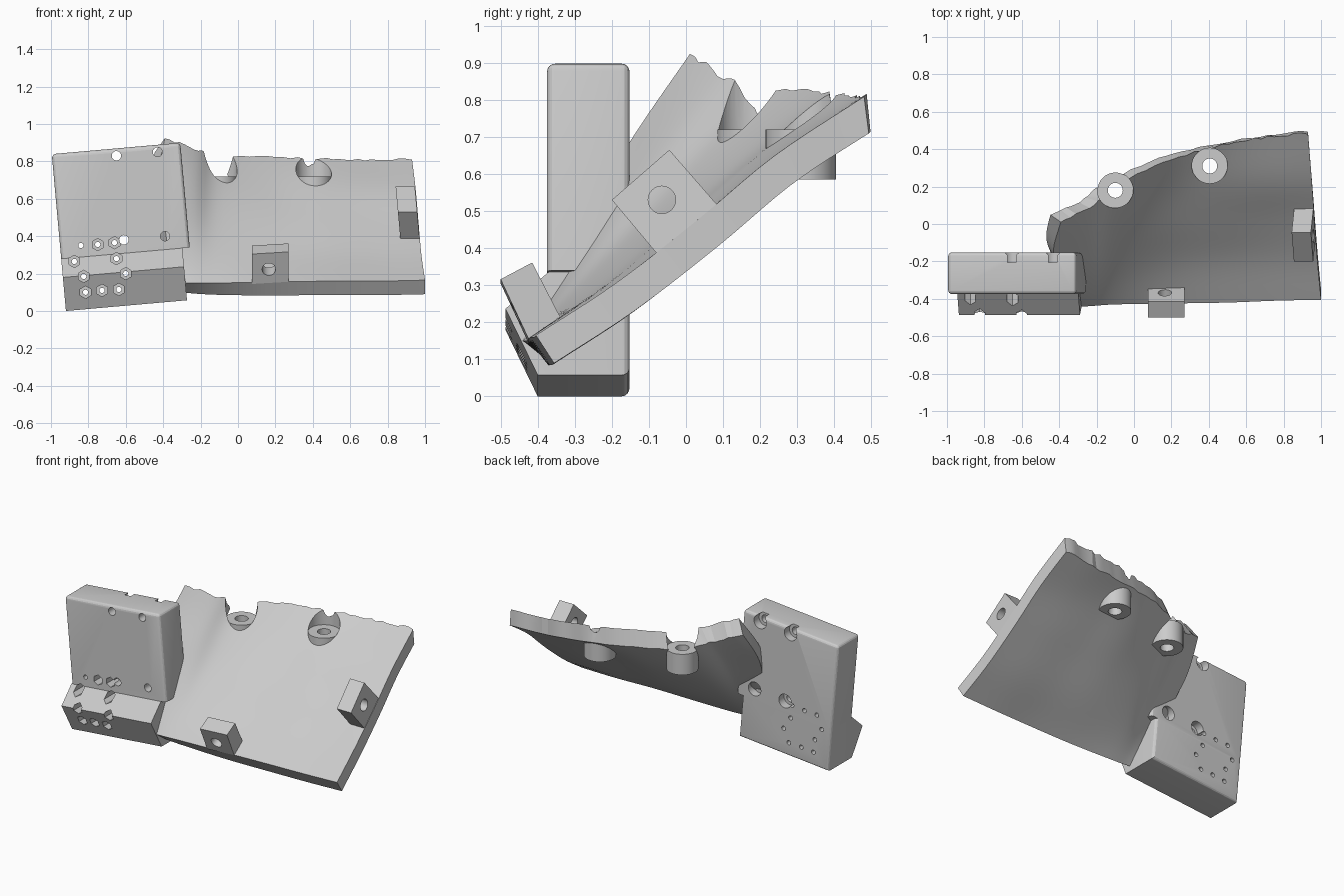
import bpy, bmesh, math, random
from mathutils import Vector, Matrix

if "Cube" in bpy.data.objects:
    bpy.data.objects.remove(bpy.data.objects["Cube"])

random.seed(4)
grey = bpy.data.materials.new("plain grey")
grey.diffuse_color = (0.6, 0.6, 0.6, 1)
grey.use_nodes = True
grey.node_tree.nodes["Principled BSDF"].inputs["Base Color"].default_value = grey.diffuse_color


def to_object(name, bm):
    bmesh.ops.recalc_face_normals(bm, faces=bm.faces[:])
    if bm.calc_volume(signed=True) < 0:
        bmesh.ops.reverse_faces(bm, faces=bm.faces[:])
    me = bpy.data.meshes.new(name)
    bm.to_mesh(me)
    bm.free()
    me.materials.append(grey)
    ob = bpy.data.objects.new(name, me)
    bpy.context.collection.objects.link(ob)
    return ob


def cylinders(name, items, segs=32):
    """items: (start, end, radius)"""
    bm = bmesh.new()
    for a, b, r in items:
        a, b = Vector(a), Vector(b)
        rot = Vector((0, 0, 1)).rotation_difference(b - a).to_matrix().to_4x4()
        bmesh.ops.create_cone(bm, cap_ends=True, segments=segs, radius1=r, radius2=r,
                              depth=(b - a).length,
                              matrix=Matrix.Translation((a + b) / 2) @ rot)
    return to_object(name, bm)


def prism(name, profile, x0, x1, place, bevel_rule=None):
    """Extrude a (y, z) profile along x; place maps points into the scene."""
    bm = bmesh.new()
    ends = [[bm.verts.new((x, y, z)) for y, z in profile] for x in (x0, x1)]
    n = len(profile)
    bm.faces.new(ends[0])
    bm.faces.new(ends[1])
    for i in range(n):
        j = (i + 1) % n
        bm.faces.new((ends[0][i], ends[0][j], ends[1][j], ends[1][i]))
    bmesh.ops.recalc_face_normals(bm, faces=bm.faces[:])
    if bevel_rule:
        edges = [e for e in bm.edges if bevel_rule(e.verts[0].co, e.verts[1].co)]
        bmesh.ops.bevel(bm, geom=edges, offset=0.022, segments=4, profile=0.5, affect='EDGES')
    for v in bm.verts:
        v.co = place(v.co)
    return to_object(name, bm)


def cut(ob, *cutters):
    bpy.context.view_layer.objects.active = ob
    for c in cutters:
        whole = ob.data.copy()
        for use_self in (False, True):  # retry if the solver returns nothing
            m = ob.modifiers.new("cut", 'BOOLEAN')
            m.operation, m.solver, m.object, m.use_self = 'DIFFERENCE', 'EXACT', c, use_self
            bpy.ops.object.modifier_apply(modifier=m.name)
            if len(ob.data.polygons) > 5:
                break
            ob.data = whole.copy()


def spline(pts, t):
    """Catmull-Rom through pts, t in 0..1"""
    s = t * (len(pts) - 1)
    i = min(int(s), len(pts) - 2)
    f = s - i
    p1, p2 = pts[i], pts[i + 1]
    p0 = pts[i - 1] if i else p1 * 2 - p2
    p3 = pts[i + 2] if i + 2 < len(pts) else p2 * 2 - p1
    return (p1 * 2 + (p2 - p0) * f + (p0 * 2 - p1 * 5 + p2 * 4 - p3) * f * f
            + (p1 * 3 - p0 - p2 * 3 + p3) * f ** 3) * 0.5


# curved panel: sections from left to right, each from bottom edge to top edge
sections = [
    [(-.35, -.44, .15), (-.38, -.32, .37), (-.41, -.22, .57), (-.43, -.13, .72), (-.39, .015, .93)],
    [(-.25, -.44, .15), (-.24, -.30, .33), (-.24, -.17, .51), (-.24, -.05, .68), (-.22, .10, .865)],
    [(-.10, -.43, .15), (-.10, -.27, .31), (-.10, -.09, .50), (-.10, .06, .67), (-.09, .21, .83)],
    [(.20, -.425, .155), (.20, -.22, .31), (.20, -.02, .49), (.20, .16, .65), (.20, .345, .825)],
    [(.50, -.42, .16), (.49, -.20, .31), (.48, 0, .48), (.47, .21, .66), (.46, .42, .815)],
    [(.76, -.41, .16), (.74, -.19, .305), (.72, .02, .475), (.71, .23, .655), (.69, .465, .81)],
    [(1.0, -.405, .165), (.98, -.19, .305), (.965, .03, .475), (.95, .24, .65), (.93, .49, .815)],
]
sections = [[Vector(p) for p in s] for s in sections]
NU, NV, THICK = 40, 20, 0.09


def surface(u, v):
    return spline([spline(s, v) for s in sections], u)


bm = bmesh.new()
front, back = [], []
for i in range(NU + 1):
    fr, bk = [], []
    rag_front, rag_back = random.uniform(-.012, .006), random.uniform(-.06, -.045)
    for j in range(NV + 1):
        u, v, e = i / NU, j / NV, 0.004
        p = surface(u, v)
        du = surface(min(u + e, 1), v) - surface(max(u - e, 0), v)
        dv = (surface(u, min(v + e, 1)) - surface(u, max(v - e, 0))).normalized()
        q = p - du.cross(dv).normalized() * THICK
        # ragged rim: the back falls short of the front towards the top
        fr.append(bm.verts.new(p + dv * rag_front * v ** 6))
        bk.append(bm.verts.new(q + dv * rag_back * v ** 4))
    front.append(fr)
    back.append(bk)
for i in range(NU):
    for j in range(NV):
        a, b = front, back
        bm.faces.new((a[i][j], a[i + 1][j], a[i + 1][j + 1], a[i][j + 1]))
        bm.faces.new((b[i][j], b[i][j + 1], b[i + 1][j + 1], b[i + 1][j]))
for i in range(NU):
    for j in (0, NV):
        bm.faces.new((front[i][j], front[i + 1][j], back[i + 1][j], back[i][j]))
for j in range(NV):
    for i in (0, NU):
        bm.faces.new((front[i][j], front[i][j + 1], back[i][j + 1], back[i][j]))
panel = to_object("curved_panel", bm)

# vertical screw bosses with recesses above them
spots = [(-.10, .18), (.405, .31)]
bosses = cylinders("screw_bosses", [((x, y, .585), (x, y, .72), .095) for x, y in spots], 48)
recess = cylinders("recess_cutter", [((x, y, .7195), (x, y, 1.2), .0955) for x, y in spots], 48)
bores = cylinders("bore_cutter", [((x, y, .4), (x, y, 1.21), .04) for x, y in spots])
cut(panel, recess, bores)
cut(bosses, bores)

# mounting lugs on the lower and right edges
low_lug = prism("lower_lug", [(-.5, .31), (-.415, .355), (-.33, .19), (-.425, .15)], .075, .27,
                lambda p: Vector((p.x, p.y, p.z + (p.x - .17) * .06)))
side_lug = prism("side_lug", [(-.2, .53), (-.045, .665), (.09, .51), (-.07, .375)], .855, .958,
                 lambda p: Vector((p.x - (p.z - .53) * .09, p.y, p.z)))
low_hole = cylinders("low_lug_cutter", [((.165, -.6, .16), (.165, -.24, .32), .036)])
side_hole = cylinders("side_lug_cutter", [((.7, -.065, .53), (1.1, -.065, .53), .037)])
cut(low_lug, low_hole)
cut(side_lug, side_hole)


# tilted mounting block: upper box and lower wedge
def tilt(p):
    return Vector((-.92 + p.x * .996 - p.z * .09, p.y, p.x * .088 + p.z * .996))


upper = prism("mounting_block", [(-.375, .28), (-.152, .28), (-.152, .842), (-.375, .842)], 0, .69, tilt,
              lambda a, b: not (a.z < .3 and b.z < .3))
wedge = prism("block_wedge", [(-.40, 0), (-.152, 0), (-.152, .28), (-.37, .28), (-.487, .18)], 0, .65, tilt,
              lambda a, b: min(a.y, b.y) > -.2 and not (a.z > .2 and b.z > .2))

# screw holes, hex nut pockets and back counterbores
screws = [(-.65, .83), (-.43, .85), (-.61, .38), (-.39, .40)]
nuts = [(-.75, .355), (-.66, .365), (-.875, .265), (-.65, .28), (-.825, .185),
        (-.60, .20), (-.815, .10), (-.727, .11), (-.637, .115)]
through = cylinders("hole_cutter", [((x, -.7, z), (x, .1, z), .025) for x, z in screws]
                    + [((x, -.7, z), (x, .1, z), .014) for x, z in nuts + [(-.84, .35)]])
pockets = cylinders("hex_cutter", [((x, -.7, z), (x, -.27, z), .033) for x, z in nuts], 6)
counter = cylinders("counterbore_cutter", [((x, -.205, z), (x, .1, z), .045) for x, z in screws])
for part in (upper, wedge):
    cut(part, through, pockets, counter)

# remove cutters and finish shading
for c in (recess, bores, low_hole, side_hole, through, pockets, counter):
    bpy.data.objects.remove(c)
for ob in bpy.context.collection.objects:
    bpy.ops.object.select_all(action='DESELECT')
    ob.select_set(True)
    bpy.context.view_layer.objects.active = ob
    bpy.ops.object.shade_smooth_by_angle(angle=math.radians(18))
